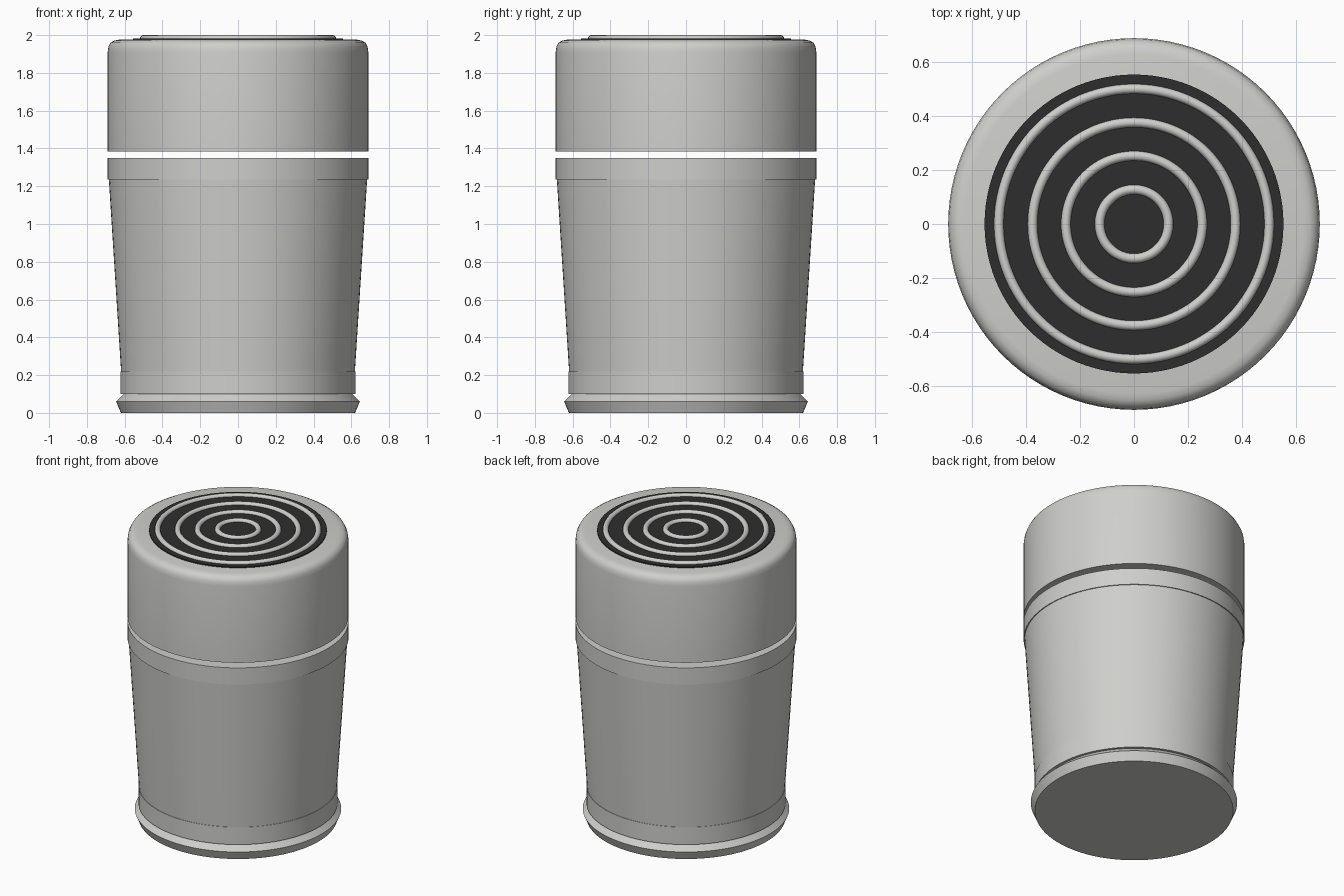
import bpy, bmesh, math

cube = bpy.data.objects.get("Cube")
if cube:
    bpy.data.objects.remove(cube, do_unlink=True)

SIDES = 96


def material(name, rgb):
    m = bpy.data.materials.new(name)
    m.use_nodes = True
    m.diffuse_color = (*rgb, 1)
    m.node_tree.nodes["Principled BSDF"].inputs["Base Color"].default_value = (*rgb, 1)
    return m


def finish(obj, name, mat, angle=25):
    obj.name = name
    obj.data.materials.append(mat)
    bpy.ops.object.select_all(action="DESELECT")
    obj.select_set(True)
    bpy.context.view_layer.objects.active = obj
    bpy.ops.object.shade_smooth_by_angle(angle=math.radians(angle))


def lathe(name, profile, mat, angle=25):
    """Closed solid of revolution from (radius, height) points, bottom to top."""
    bm = bmesh.new()
    rings = [[bm.verts.new((r * math.cos(2 * math.pi * i / SIDES),
                            r * math.sin(2 * math.pi * i / SIDES), z))
              for i in range(SIDES)] for r, z in profile]
    for low, high in zip(rings, rings[1:]):
        for i in range(SIDES):
            j = (i + 1) % SIDES
            bm.faces.new((low[i], low[j], high[j], high[i]))
    bm.faces.new(rings[0][::-1])
    bm.faces.new(rings[-1])
    mesh = bpy.data.meshes.new(name)
    bm.to_mesh(mesh)
    bm.free()
    obj = bpy.data.objects.new(name, mesh)
    bpy.context.collection.objects.link(obj)
    finish(obj, name, mat, angle)


silver = material("silver_grey", (0.62, 0.62, 0.60))
black = material("charcoal", (0.027, 0.027, 0.027))

# Flared foot and tapered body with its two bands
lathe("foot", [(0.62, 0), (0.645, 0.06), (0.60, 0.105)], silver)
lathe("lower_band", [(0.622, 0.10), (0.622, 0.22)], silver)
lathe("body", [(0.612, 0.11), (0.619, 0.22), (0.684, 1.24)], silver)
lathe("upper_band", [(0.69, 1.235), (0.69, 1.35)], silver)

# Floating cap with a softened top edge
lathe("cap", [(0.69, 1.385), (0.69, 1.91), (0.686, 1.938), (0.675, 1.96),
              (0.655, 1.971), (0.63, 1.976)], silver, 35)

# Dark top plate with concentric raised rings
lathe("top_plate", [(0.555, 1.975), (0.555, 1.983)], black)
for n, radius in enumerate((0.128, 0.253, 0.377, 0.502), 1):
    bpy.ops.mesh.primitive_torus_add(major_radius=radius, minor_radius=0.018,
                                     major_segments=SIDES, minor_segments=12,
                                     location=(0, 0, 1.982))
    finish(bpy.context.object, f"top_ring_{n}", silver, 60)
